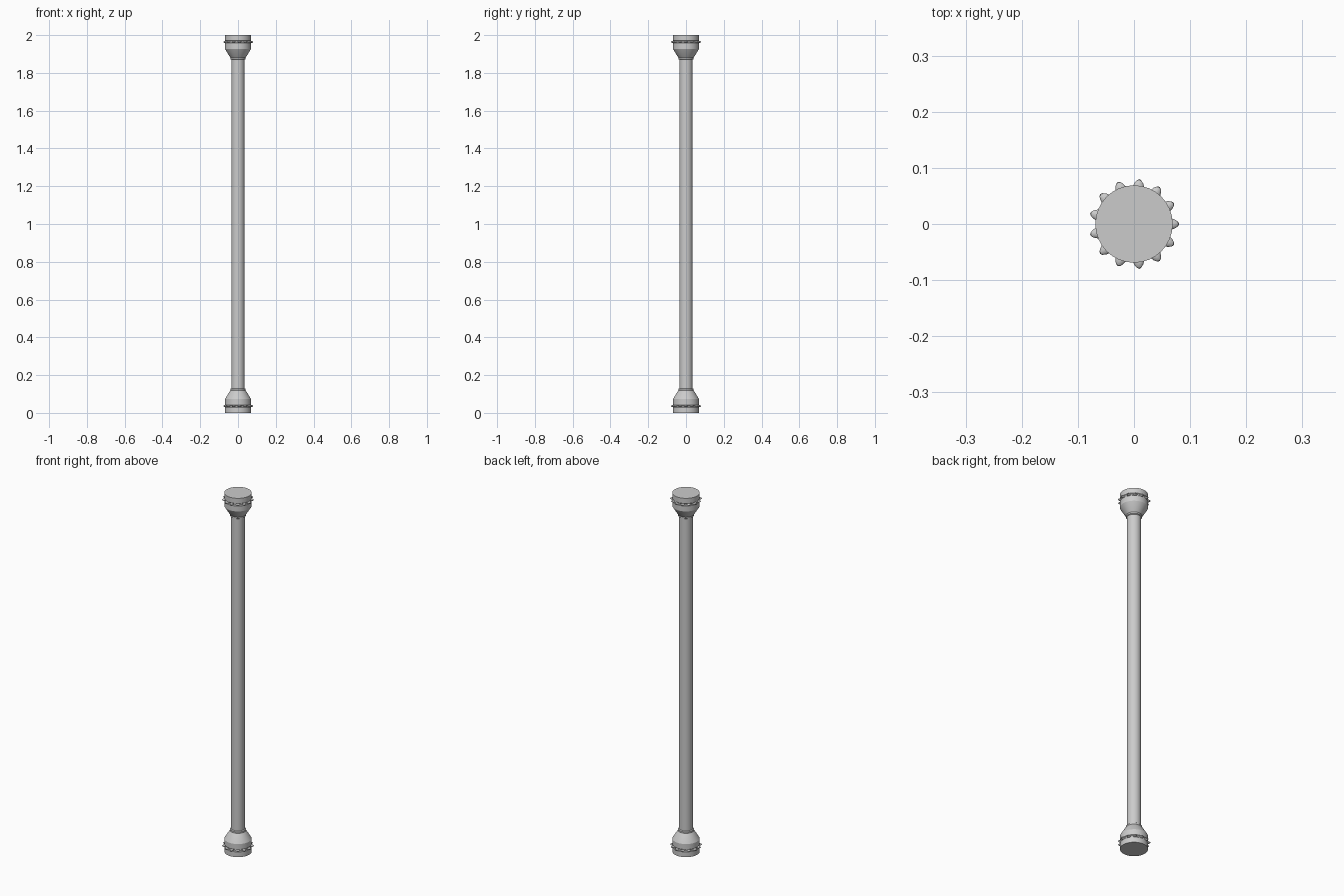
import bpy, bmesh, math
from mathutils import Matrix

if "Cube" in bpy.data.objects:
    bpy.data.objects.remove(bpy.data.objects["Cube"])

SIDES = 32
STUDS = 13
HEIGHT = 2.0


def finish(name, bm):
    bmesh.ops.recalc_face_normals(bm, faces=bm.faces)
    me = bpy.data.meshes.new(name)
    bm.to_mesh(me)
    bm.free()
    ob = bpy.data.objects.new(name, me)
    bpy.context.collection.objects.link(ob)
    bpy.ops.object.select_all(action='DESELECT')
    ob.select_set(True)
    bpy.context.view_layer.objects.active = ob
    bpy.ops.object.shade_smooth_by_angle(angle=math.radians(30))
    return ob


def lathe(name, profile):
    # closed solid of revolution about z, capped at both ends
    bm = bmesh.new()
    rings = []
    for r, z in profile:
        rings.append([bm.verts.new((r * math.cos(2 * math.pi * i / SIDES),
                                    r * math.sin(2 * math.pi * i / SIDES), z))
                      for i in range(SIDES)])
    for a, b in zip(rings, rings[1:]):
        for i in range(SIDES):
            j = (i + 1) % SIDES
            bm.faces.new((a[i], a[j], b[j], b[i]))
    bm.faces.new(rings[0])
    bm.faces.new(rings[-1])
    return finish(name, bm)


def studs(name, z):
    # ring of pointed egg-shaped studs
    bm = bmesh.new()
    for k in range(STUDS):
        m = (Matrix.Rotation(2 * math.pi * k / STUDS, 4, 'Z')
             @ Matrix.Translation((0.066, 0, z))
             @ Matrix.Diagonal((0.0145, 0.0105, 0.006, 1)))
        made = bmesh.ops.create_uvsphere(bm, u_segments=12, v_segments=8, radius=1)
        for v in made['verts']:
            if v.co.x > 0:
                v.co.y *= 1 - 0.3 * v.co.x
        bmesh.ops.transform(bm, matrix=m, verts=made['verts'])
    return finish(name, bm)


# base profile: foot band, groove, upper band, flare, collar
BASE = [(0.069, 0), (0.069, 0.029), (0.066, 0.032), (0.066, 0.040),
        (0.069, 0.043), (0.069, 0.073), (0.066, 0.078), (0.042, 0.117),
        (0.040, 0.119), (0.040, 0.127), (0.035, 0.130)]

lathe("shaft", [(0.035, 0.12), (0.035, HEIGHT - 0.12)])
lathe("base", BASE)
lathe("capital", [(r, HEIGHT - z) for r, z in BASE])
studs("base_studs", 0.036)
studs("capital_studs", HEIGHT - 0.036)
